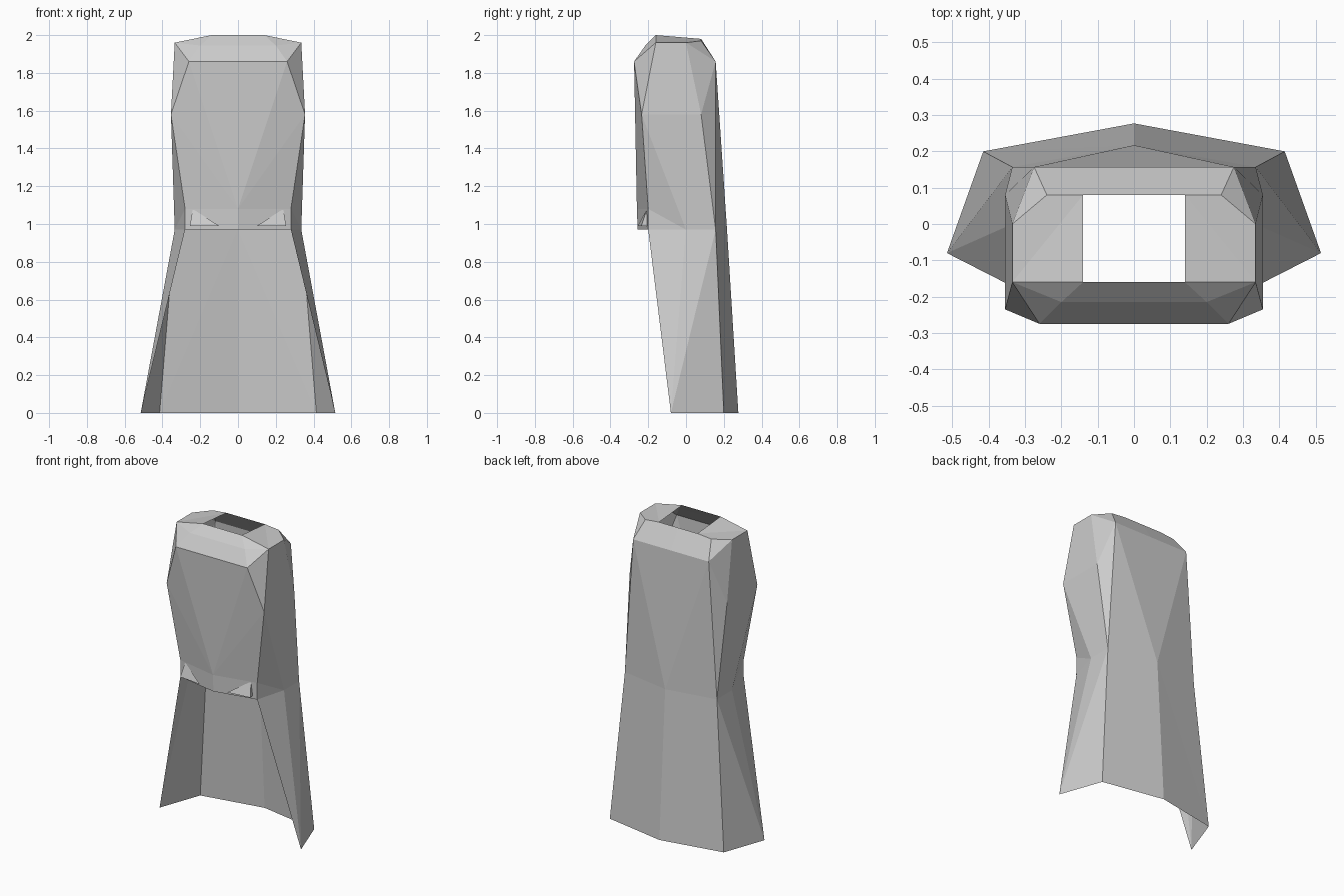
import bpy, bmesh

cube = bpy.data.objects.get("Cube")
if cube:
    bpy.data.objects.remove(cube, do_unlink=True)

# One grey cloth colour
cloth = bpy.data.materials.new("grey cloth")
cloth.use_nodes = True
GREY = (0.6, 0.6, 0.6, 1.0)
cloth.diffuse_color = GREY
shader = next(n for n in cloth.node_tree.nodes if n.type == 'BSDF_PRINCIPLED')
shader.inputs["Base Color"].default_value = GREY


def mirrored_part(name, points, faces):
    """Build the left half from named points, then mirror it across x = 0."""
    bm = bmesh.new()
    vert = {key: bm.verts.new(co) for key, co in points.items()}
    for face in faces:
        bm.faces.new([vert[key] for key in face.split()])
    bmesh.ops.recalc_face_normals(bm, faces=bm.faces)
    mesh = bpy.data.meshes.new(name)
    bm.to_mesh(mesh)
    bm.free()
    mesh.materials.append(cloth)
    obj = bpy.data.objects.new(name, mesh)
    bpy.context.collection.objects.link(obj)
    mirror = obj.modifiers.new("Mirror", 'MIRROR')
    mirror.use_clip = True
    mirror.merge_threshold = 0.001
    return obj


# Shared rows of the garment, from neck to hem
points = {
    # neck opening
    "neck_front_mid": (0, -0.16, 2.0), "neck_front": (0.14, -0.16, 2.0),
    "neck_back": (0.14, 0.08, 1.98), "neck_back_mid": (0, 0.08, 1.98),
    # shoulders
    "yoke_mid": (0, -0.215, 1.945), "yoke": (0.2, -0.215, 1.945),
    "shoulder_front": (0.335, -0.16, 1.96), "shoulder_back": (0.335, 0, 1.96),
    "shoulder_inner": (0.24, 0.08, 1.97),
    # top of chest and back
    "chest_mid": (0, -0.275, 1.86), "chest": (0.26, -0.275, 1.86),
    "back": (0.275, 0.157, 1.86), "back_mid": (0, 0.157, 1.86),
    # arm line
    "arm_front": (0.355, -0.235, 1.58), "arm_back": (0.355, 0.08, 1.58),
    # waist
    "belly_mid": (0, -0.26, 1.08), "belly": (0.28, -0.2, 1.08),
    "flap_mid": (0, -0.256, 0.97), "flap": (0.28, -0.2, 0.97),
    "waist_side": (0.335, 0, 0.97), "waist_back": (0.335, 0.157, 0.97),
    "waist_mid": (0, 0.217, 0.97),
    # hem
    "hem_front": (0.515, -0.08, 0), "hem_back": (0.415, 0.2, 0),
    "hem_mid": (0, 0.277, 0),
}

faces = [
    # front yoke
    "neck_front_mid neck_front yoke yoke_mid",
    "yoke_mid yoke chest chest_mid",
    "neck_front shoulder_front yoke",
    "yoke shoulder_front chest",
    # shoulder top and rear slope
    "neck_front neck_back shoulder_front",
    "neck_back shoulder_back shoulder_front",
    "neck_back shoulder_inner shoulder_back",
    "shoulder_inner back shoulder_back",
    "neck_back_mid back_mid back shoulder_inner neck_back",
    # chest panel
    "chest shoulder_front arm_front",
    "chest_mid chest belly_mid",
    "chest arm_front belly_mid",
    "arm_front belly belly_mid",
    "belly_mid belly flap flap_mid",
    # sides
    "shoulder_front shoulder_back arm_back arm_front",
    "shoulder_back back arm_back",
    "arm_back back waist_back",
    "arm_front arm_back waist_side",
    "arm_back waist_back waist_side",
    "arm_front waist_side belly",
    "belly waist_side flap",
    # back panel
    "back_mid waist_mid back",
    "back waist_mid waist_back",
    # skirt, open at the front
    "flap waist_side hem_front",
    "waist_side waist_back hem_front",
    "waist_back hem_back hem_front",
    "waist_back waist_mid hem_back",
    "waist_mid hem_mid hem_back",
]
mirrored_part("coat_body", points, faces)

# Small folded tabs at the waist
tab = {
    "top": (0.24, -0.207, 1.08), "outer": (0.255, -0.237, 0.99),
    "inner": (0.1, -0.255, 0.99), "root": (0.25, -0.2, 0.99),
}
mirrored_part("waist_tabs", tab, [
    "top inner outer", "top outer root", "inner root outer"])
